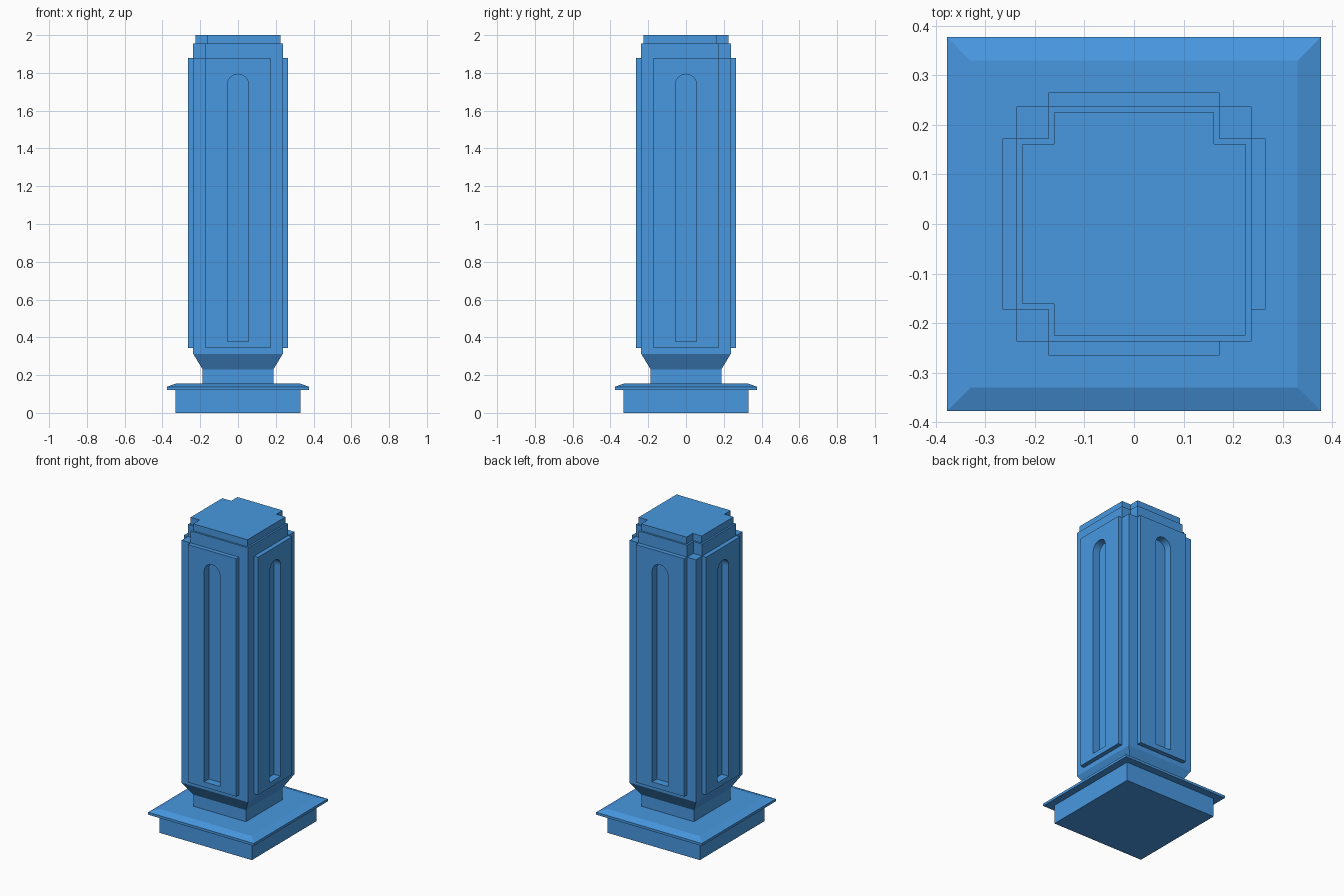
import bpy, bmesh, math
from mathutils import Matrix

if "Cube" in bpy.data.objects:
    bpy.data.objects.remove(bpy.data.objects["Cube"])

blue = bpy.data.materials.new("pillar blue")
blue.diffuse_color = (0.065, 0.314, 0.753, 1)
blue.use_nodes = True
blue.node_tree.nodes["Principled BSDF"].inputs["Base Color"].default_value = blue.diffuse_color


def finish(name, bm):
    bmesh.ops.recalc_face_normals(bm, faces=bm.faces[:])
    me = bpy.data.meshes.new(name)
    bm.to_mesh(me)
    bm.free()
    me.materials.append(blue)
    ob = bpy.data.objects.new(name, me)
    bpy.context.collection.objects.link(ob)
    return ob


def loft(bm, rings):
    """Close a solid through matching rings of 3D points."""
    vs = [[bm.verts.new(p) for p in r] for r in rings]
    n = len(vs[0])
    for a, b in zip(vs, vs[1:]):
        for i in range(n):
            j = (i + 1) % n
            bm.faces.new((a[i], a[j], b[j], b[i]))
    bm.faces.new(vs[0][::-1])
    bm.faces.new(vs[-1])


def square(h, z):
    return [(-h, -h, z), (h, -h, z), (h, h, z), (-h, h, z)]


def square_stack(name, steps):
    bm = bmesh.new()
    loft(bm, [square(h, z) for h, z in steps])
    return finish(name, bm)


def box(bm, x0, x1, y0, y1, z0, z1):
    loft(bm, [[(x0, y0, z), (x1, y0, z), (x1, y1, z), (x0, y1, z)] for z in (z0, z1)])


def four_sides(bm):
    """Repeat the front part around the pillar."""
    src = bm.verts[:] + bm.edges[:] + bm.faces[:]
    for k in (1, 2, 3):
        d = bmesh.ops.duplicate(bm, geom=src)
        vs = [g for g in d["geom"] if isinstance(g, bmesh.types.BMVert)]
        bmesh.ops.rotate(bm, verts=vs, cent=(0, 0, 0),
                         matrix=Matrix.Rotation(k * math.pi / 2, 3, "Z"))


def cut(ob, cutter):
    m = ob.modifiers.new("cut", "BOOLEAN")
    m.operation = "DIFFERENCE"
    m.solver = "EXACT"
    m.object = cutter
    cutter.hide_render = True
    cutter.display_type = "WIRE"


# Plinth with bevelled overhanging slab
square_stack("base", [(0.33, 0), (0.33, 0.122), (0.377, 0.122),
                      (0.377, 0.138), (0.33, 0.155)])

# Neck, flare and square shaft
shaft = square_stack("shaft", [(0.187, 0.155), (0.187, 0.23),
                               (0.237, 0.313), (0.237, 1.955)])

# Raised panel on each side
bm = bmesh.new()
box(bm, -0.173, 0.173, -0.265, -0.237, 0.343, 1.878)
four_sides(bm)
panels = finish("side_panels", bm)

# Round-topped slots cut through the panels into the shaft
r, spring = 0.056, 1.737
outline = [(-r, 0.377), (r, 0.377)]
outline += [(r * math.cos(a), spring + r * math.sin(a))
            for a in (math.pi * i / 16 for i in range(17))]
bm = bmesh.new()
loft(bm, [[(x, y, z) for x, z in outline] for y in (-0.3, -0.217)])
four_sides(bm)
slots = finish("slot_cutter", bm)
cut(shaft, slots)
cut(panels, slots)

# Three notched upper corners; the front right one stays whole
notched = [(-1, -1), (1, 1), (-1, 1)]
bm = bmesh.new()
for sx, sy in notched:
    xs, ys = sorted((sx * 0.173, sx * 0.3)), sorted((sy * 0.173, sy * 0.3))
    box(bm, *xs, *ys, 1.878, 2.1)
cut(shaft, finish("notch_cutter", bm))

# Cap with the same notches
h, n = 0.2255, 0.1615
plan = [(-h, -n), (-n, -n), (-n, -h), (h, -h), (h, n), (n, n),
        (n, h), (-n, h), (-n, n), (-h, n)]
bm = bmesh.new()
loft(bm, [[(x, y, z) for x, y in plan] for z in (1.955, 2.0)])
finish("cap", bm)
